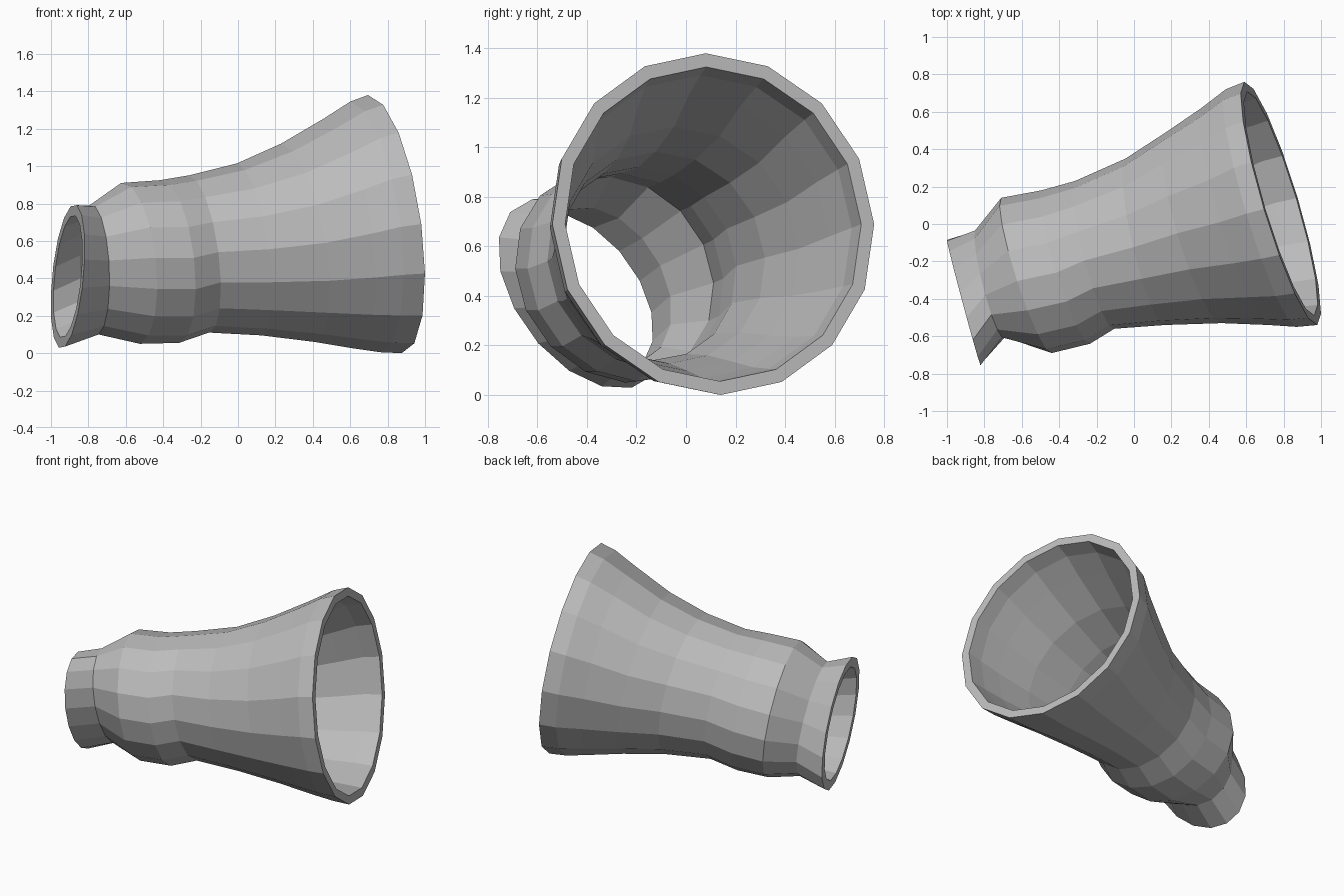
import bpy, bmesh, math
from mathutils import Vector

default = bpy.data.objects.get("Cube")
if default:
    bpy.data.objects.remove(default, do_unlink=True)

SIDES = 16

# One flat grey for the whole sleeve
grey = bpy.data.materials.new("plain grey")
grey.use_nodes = True
colour = (0.5, 0.5, 0.5, 1)
grey.diffuse_color = colour
grey.node_tree.nodes["Principled BSDF"].inputs["Base Color"].default_value = colour

# Cross-sections from cuff to flared mouth: centre, up radius, back radius, bore scale
sections = [
    ((-.91, -.42, .41), (.015, -.08, .375), (-.09, .33, -.09), .85),   # cuff rim
    ((-.77, -.32, .445), (-.025, -.06, .345), (-.08, .285, -.05), .90),  # neck
    ((-.575, -.275, .48), (-.05, -.03, .43), (-.135, .415, -.03), .93),  # shoulder
    ((-.365, -.23, .49), (-.05, -.03, .435), (-.13, .41, -.02), .93),
    ((-.21, -.165, .53), (-.055, -.03, .42), (-.105, .395, -.01), .93),  # waist
    ((.06, -.095, .555), (-.065, -.03, .46), (-.105, .445, 0), .93),
    ((.32, -.02, .59), (-.09, -.03, .53), (-.15, .51, 0), .93),
    ((.54, .04, .64), (-.08, -.03, .615), (-.18, .58, 0), .93),
    ((.68, .085, .675), (-.08, -.03, .67), (-.19, .635, 0), .92),
    ((.785, .11, .69), (-.09, -.03, .69), (-.195, .65, 0), .92),       # mouth rim
]


def add_ring(bm, centre, up, back, scale):
    c, u, b = Vector(centre), Vector(up), Vector(back)
    angles = [math.tau * i / SIDES for i in range(SIDES)]
    return [bm.verts.new(c + scale * (u * math.cos(a) + b * math.sin(a))) for a in angles]


# Outer wall runs to the mouth, the bore runs back, and the loop closes on itself
bm = bmesh.new()
rings = [add_ring(bm, c, u, b, 1) for c, u, b, s in sections]
rings += [add_ring(bm, c, u, b, s) for c, u, b, s in reversed(sections)]
for k, ring in enumerate(rings):
    following = rings[(k + 1) % len(rings)]
    for i in range(SIDES):
        j = (i + 1) % SIDES
        bm.faces.new((ring[i], ring[j], following[j], following[i]))
bmesh.ops.recalc_face_normals(bm, faces=bm.faces)

mesh = bpy.data.meshes.new("flared_sleeve")
bm.to_mesh(mesh)
bm.free()
mesh.materials.append(grey)
sleeve = bpy.data.objects.new("flared_sleeve", mesh)
bpy.context.collection.objects.link(sleeve)
